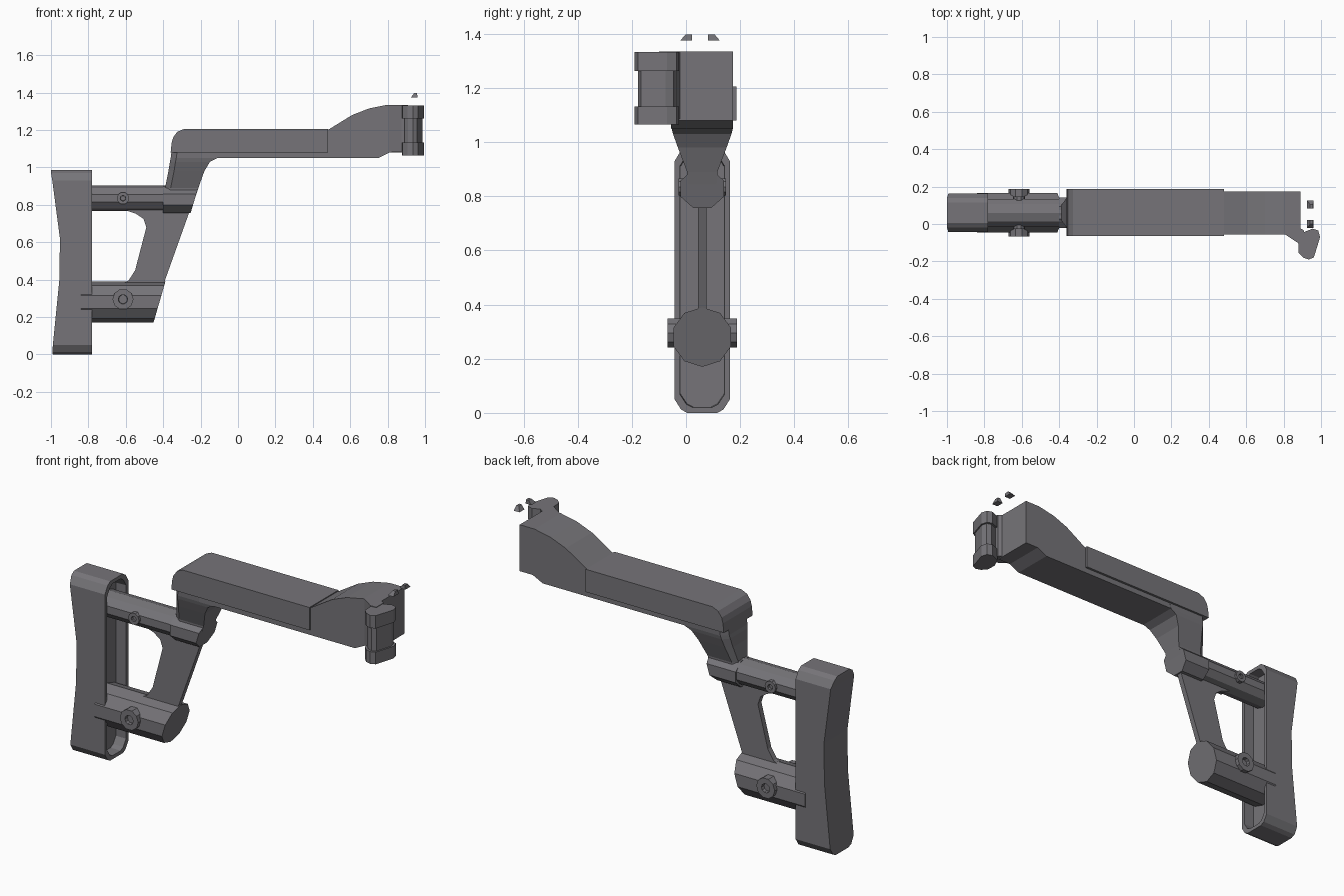
import bpy, bmesh, math
from mathutils import Vector

cube = bpy.data.objects.get("Cube")
if cube:
    bpy.data.objects.remove(cube)

MID = 0.06  # y of the stock's centre plane

metal = bpy.data.materials.new("dark_grey")
metal.use_nodes = True
colour = (0.18, 0.175, 0.19, 1)
metal.diffuse_color = colour
metal.node_tree.nodes["Principled BSDF"].inputs["Base Color"].default_value = colour


def finish(name, bm):
    bmesh.ops.recalc_face_normals(bm, faces=bm.faces)
    mesh = bpy.data.meshes.new(name)
    bm.to_mesh(mesh)
    bm.free()
    mesh.materials.append(metal)
    obj = bpy.data.objects.new(name, mesh)
    bpy.context.collection.objects.link(obj)
    return obj


def loft(name, rings, socket=0):
    """Skin matching rings and cap both ends; socket sinks a hole in each cap."""
    bm = bmesh.new()
    loops = [[bm.verts.new(p) for p in ring] for ring in rings]
    n = len(loops[0])
    for a, b in zip(loops, loops[1:]):
        for i in range(n):
            j = (i + 1) % n
            bm.faces.new((a[i], a[j], b[j], b[i]))
    caps = [bm.faces.new(loops[0]), bm.faces.new(loops[-1])]
    bmesh.ops.recalc_face_normals(bm, faces=bm.faces)
    if socket:
        bmesh.ops.inset_individual(bm, faces=caps, thickness=socket)
        bmesh.ops.inset_individual(bm, faces=caps, thickness=0.002, depth=-0.02)
    return finish(name, bm)


def side_profile(name, points, y0, y1):
    return loft(name, [[(x, y, z) for x, z in points] for y in (y0, y1)])


def plan_profile(name, points, z0, z1):
    return loft(name, [[(x, y, z) for x, y in points] for z in (z0, z1)])


def tube(name, x0, x1, z, ry, rz, sides, slant):
    """Faceted tube along x whose front end is cut at a slant."""
    def ring(x, s):
        pts = []
        for i in range(sides):
            a = math.tau * (i + 0.5) / sides
            dz = rz * math.sin(a)
            pts.append((x + s * dz, MID + ry * math.cos(a), z + dz))
        return pts
    return loft(name, [ring(x0, 0), ring(x1, slant)])


def bolt(name, x, z, r, half, sides=10):
    rings = [[(x + r * math.cos(math.tau * i / sides), MID + y,
               z + r * math.sin(math.tau * i / sides)) for i in range(sides)]
             for y in (-half, half)]
    return loft(name, rings, socket=r * 0.55)


# Butt pad: rows of (height, half width, rear x), hollowed on the front side
rows = [(0.0, 0.055, -0.99), (0.012, 0.078, -0.992), (0.05, 0.102, -0.99),
        (0.4, 0.102, -0.955), (0.62, 0.102, -0.952), (0.93, 0.102, -0.993),
        (0.97, 0.078, -1.0), (0.985, 0.055, -1.0)]
bm = bmesh.new()


def pad_outline(x=None, inset=0):
    pts = []
    for side in (1, -1):
        for z, w, rear in (rows if side > 0 else rows[::-1]):
            zz = 0.49 + (z - 0.49) * (1 - inset / 0.49)
            pts.append(bm.verts.new((rear if x is None else x,
                                     MID + side * (w - inset), zz)))
    return pts


rings = [pad_outline(), pad_outline(-0.78), pad_outline(-0.78, 0.02),
         pad_outline(-0.84, 0.022)]
count = len(rings[0])
for a, b in zip(rings, rings[1:]):
    for i in range(count):
        j = (i + 1) % count
        bm.faces.new((a[i], a[j], b[j], b[i]))
for ring in (rings[0], rings[-1]):
    for i in range(len(rows) - 1):
        k = count - 1 - i
        bm.faces.new((ring[i], ring[i + 1], ring[k - 1], ring[k]))
finish("butt_pad", bm)

# Tubes, collar and their bolts
tube("lower_tube", -0.84, -0.42, 0.28, 0.112, 0.11, 10, 0.29)
tube("upper_tube", -0.84, -0.36, 0.835, 0.078, 0.068, 10, 0)
tube("collar", -0.4, -0.232, 0.828, 0.087, 0.077, 8, 0.3)
bolt("lower_bolt", -0.615, 0.295, 0.056, 0.128)
bolt("upper_bolt", -0.615, 0.835, 0.033, 0.088)

# Thin web joining the two tubes
side_profile("web", [(-0.25, 0.79), (-0.4, 0.37), (-0.64, 0.37), (-0.585, 0.395),
                     (-0.55, 0.45), (-0.49, 0.68), (-0.505, 0.725),
                     (-0.545, 0.752), (-0.64, 0.785)], MID - 0.015, MID + 0.015)

# Neck flaring from the collar up to the beam: (z, rear x, front x, half width)
neck = [(0.79, -0.395, -0.245, 0.05), (0.89, -0.39, -0.212, 0.056),
        (0.98, -0.372, -0.18, 0.09), (1.03, -0.364, -0.15, 0.108),
        (1.05, -0.36, -0.11, 0.113), (1.09, -0.355, -0.1, 0.115)]
loft("neck", [[(a + 0.03, MID - w, z), (b, MID - w, z), (b, MID + w, z),
               (a + 0.03, MID + w, z), (a, MID + w * 0.7, z), (a, MID - w * 0.7, z)]
              for z, a, b, w in neck])

# Main beam with raised front end, and the cheek rest on top
side_profile("beam", [(-0.2, 1.05), (0.75, 1.05), (0.81, 1.08), (0.89, 1.08),
                      (0.89, 1.335), (0.8, 1.335), (0.7, 1.315), (0.61, 1.28),
                      (0.48, 1.2), (-0.2, 1.2)], -0.055, 0.173)
side_profile("cheek_rest", [(-0.36, 1.08), (0.48, 1.08), (0.48, 1.205), (-0.29, 1.205),
                            (-0.325, 1.19), (-0.347, 1.16), (-0.355, 1.13)],
             -0.065, 0.186)

# Hinge at the front right corner: bracket, pin and two knuckles
plan_profile("hinge_bracket", [(0.8, -0.05), (0.875, -0.1), (0.91, -0.1),
                               (0.91, -0.035), (0.885, -0.02)], 1.085, 1.335)
knuckle = [(0.878, -0.1), (0.88, -0.155), (0.905, -0.18), (0.935, -0.19),
           (0.962, -0.178), (0.995, -0.07), (0.985, -0.035), (0.955, -0.025),
           (0.905, -0.045)]
centre = Vector((0.936, -0.108))
pin = [centre + (Vector(p) - centre) * 0.84 for p in knuckle]
plan_profile("upper_knuckle", knuckle, 1.262, 1.332)
plan_profile("lower_knuckle", knuckle, 1.065, 1.132)
plan_profile("hinge_pin", pin, 1.12, 1.27)

# Pair of small catches above the hinge end
for name, side in (("right_catch", -1), ("left_catch", 1)):
    def row(z, x0, x1, inner, outer):
        c = 0.052
        return [(x0, c + side * inner, z), (x1, c + side * inner, z),
                (x1, c + side * outer, z), (x0, c + side * outer, z)]
    loft(name, [row(1.375, 0.925, 0.96, 0.03, 0.073),
                row(1.398, 0.942, 0.957, 0.03, 0.053)])
